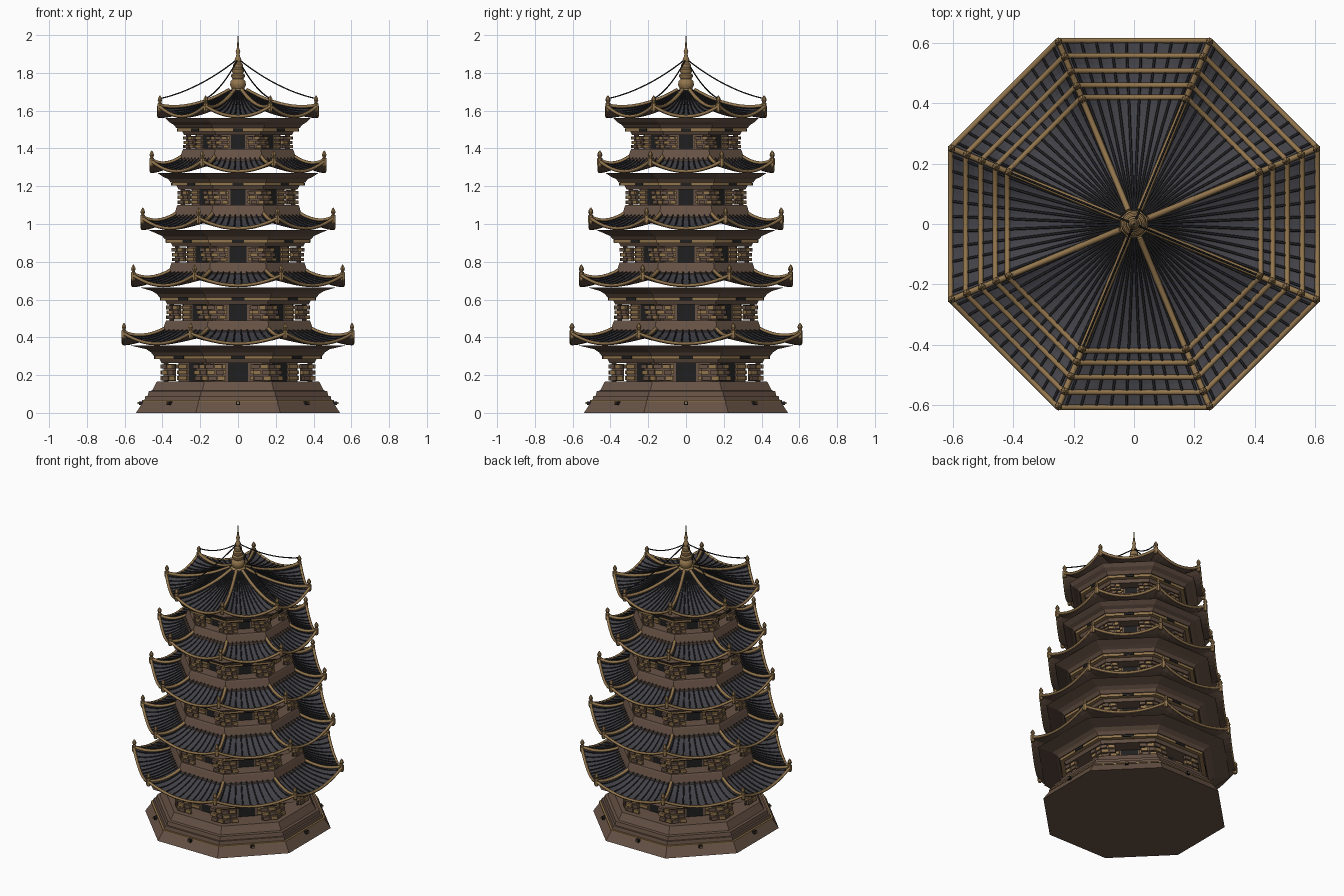
import bpy, bmesh, math
from mathutils import Matrix, Vector

cube = bpy.data.objects.get("Cube")
if cube:
    bpy.data.objects.remove(cube)

T = math.tan(math.pi / 8)


def material(name, rgb):
    m = bpy.data.materials.new(name)
    m.use_nodes = True
    m.diffuse_color = (*rgb, 1)
    bsdf = m.node_tree.nodes["Principled BSDF"]
    bsdf.inputs["Base Color"].default_value = (*rgb, 1)
    bsdf.inputs["Roughness"].default_value = 0.8
    return m


TAN = material("tan_wood", (.29, .18, .075))
BROWN = material("brown_wood", (.135, .085, .06))
SLATE = material("slate_tile", (.055, .055, .066))
RIB = material("dark_rib", (.016, .016, .018))
BLACK = material("charcoal", (.014, .014, .014))


def add_mesh(name, bm, mats):
    me = bpy.data.meshes.new(name)
    bm.to_mesh(me)
    bm.free()
    for m in mats:
        me.materials.append(m)
    ob = bpy.data.objects.new(name, me)
    bpy.context.collection.objects.link(ob)
    return ob


def lathe(name, profile, mat, sides=8, smooth=False, at=((0, 0, 0),)):
    """Closed solid from (apothem, z) pairs, repeated at each position."""
    bm = bmesh.new()
    grow = 1 / math.cos(math.pi / sides)
    for p in at:
        rings = []
        for r, z in profile:
            rings.append([bm.verts.new(Vector(p) + Vector((
                r * grow * math.cos((i + .5) * math.tau / sides),
                r * grow * math.sin((i + .5) * math.tau / sides), z))) for i in range(sides)])
        for lo, hi in zip(rings, rings[1:]):
            for i in range(sides):
                j = (i + 1) % sides
                bm.faces.new((lo[i], lo[j], hi[j], hi[i])).smooth = smooth
        bm.faces.new(rings[0][::-1])
        bm.faces.new(rings[-1])
    return add_mesh(name, bm, [mat])


def around(a, u, z, side):
    """Point at distance a out from the axis and u along the given side."""
    return Matrix.Rotation(side * math.pi / 4, 3, 'Z') @ Vector((a, u, z))


def boxes(name, parts, mats):
    """Boxes (a, u, z, depth, width, height, material index) on all eight sides."""
    bm = bmesh.new()
    for side in range(8):
        turn = Matrix.Rotation(side * math.pi / 4, 4, 'Z')
        for a, u, z, d, w, h, mi in parts:
            mat = turn @ Matrix.Translation((a, u, z)) @ Matrix.Diagonal((d, w, h, 1))
            new = bmesh.ops.create_cube(bm, size=1, matrix=mat)["verts"]
            for f in {f for v in new for f in v.link_faces}:
                f.material_index = mi
    return add_mesh(name, bm, mats)


def tubes(name, paths, radius, mat):
    cu = bpy.data.curves.new(name, 'CURVE')
    cu.dimensions = '3D'
    cu.bevel_depth = radius
    cu.bevel_resolution = 1
    cu.use_fill_caps = True
    cu.materials.append(mat)
    for path in paths:
        sp = cu.splines.new('POLY')
        sp.points.add(len(path) - 1)
        for pt, co in zip(sp.points, path):
            pt.co = (*co, 1)
    ob = bpy.data.objects.new(name, cu)
    bpy.context.collection.objects.link(ob)
    return ob


def roof(label, a_in, z_in, a_out, z_mid, steps):
    """Eight concave tiled slopes with lifted corners, ribs, hips and eaves."""
    def point(s, t, side, up=0):
        a = a_in + (a_out - a_in) * s
        z = z_in + (z_mid - z_in) * (1 - (1 - s) ** 1.6) + .055 * t * t * s ** 2
        return around(a, t * a * T, z + up, side)

    bm = bmesh.new()
    cols = 10
    for side in range(8):
        grid = [[bm.verts.new(point(i / steps, j / cols * 2 - 1, side))
                 for j in range(cols + 1)] for i in range(steps + 1)]
        for i in range(steps):
            for j in range(cols):
                bm.faces.new((grid[i][j], grid[i + 1][j], grid[i + 1][j + 1], grid[i][j + 1]))
    bmesh.ops.remove_doubles(bm, verts=bm.verts, dist=.0005)
    ob = add_mesh(label + "_roof_tiles", bm, [SLATE, BROWN])
    shell = ob.modifiers.new("thickness", 'SOLIDIFY')
    shell.thickness = .01
    shell.offset = -1
    shell.material_offset = shell.material_offset_rim = 1

    span = [i / steps for i in range(steps + 1)]
    tubes(label + "_roof_ribs", [[point(s, j / 5 - .9, side, .002) for s in span]
                                 for side in range(8) for j in range(10)], .0042, RIB)
    tubes(label + "_hip_ridges", [[point(s, 1, side, .006) for s in span]
                                  for side in range(8)], .010, TAN)
    tubes(label + "_eave_edge", [[point(1, j / 6 - 1, side) for j in range(13)]
                                 for side in range(8)], .009, TAN)
    corners = [point(.985, 1, side) for side in range(8)]
    lathe(label + "_corner_finials",
          [(.008, -.03), (.012, -.02), (.012, .015), (.007, .02), (.012, .032), (.009, .044), (.002, .056)],
          TAN, 6, at=corners)
    return corners


# Stepped stone base with small studs
lathe("foundation", [(.54, 0), (.502, .06)], BROWN)
lathe("foundation_trim", [(.507, .06), (.507, .068)], TAN)
lathe("foundation_ledge", [(.495, .068), (.49, .09), (.478, .09), (.472, .115), (.455, .118), (.43, .165)], BROWN)
boxes("foundation_studs", [(.51, 0, .052, .03, .022, .018, 0), (.52, 0, .052, .024, .01, .01, 1)], [BLACK, TAN])

# Tiers: rail apothem, eave apothem, floor height, wall top, eave height
tiers = [(.41, .607, .165, .265, .357), (.38, .557, .49, .575, .665),
         (.35, .507, .797, .88, .967), (.32, .459, 1.10, 1.183, 1.269),
         (.29, .419, 1.396, 1.47, 1.56)]
names = ["first", "second", "third", "fourth", "fifth"]
for n, (rail, eave, floor, top, ez) in enumerate(tiers):
    label = names[n]
    k = rail / .41
    core = rail * .76
    h = top - floor
    mid = floor + h / 2

    # Sloped plinth resting on the roof below
    if n:
        z0 = tiers[n - 1][4] + .05
        lathe(label + "_plinth", [(rail + .038, z0), (rail + .03, z0 + .025), (rail + .02, z0 + .025),
                                  (rail + .005, floor - .01), (rail, floor)], BROWN)

    # Wall with dark doors and slatted windows
    lathe(label + "_wall", [(core, floor), (core, top)], BROWN)
    parts = [(core, 0, mid, .008, .104 * k, h, 1)]
    for sgn in (-1, 1):
        for r in range(3):
            parts.append((core + .006, sgn * .093 * k, floor + h * (.2 + .3 * r),
                          .012, .06 * k, h * .2, 2))
    boxes(label + "_doors_and_windows", parts, [BROWN, BLACK, TAN])

    # Plank railings either side of each door
    parts = []
    for sgn in (-1, 1):
        c = sgn * .122 * k
        parts.append((rail - .022, c, mid, .01, .085 * k, h * .9, 0))
        for r in range(3):
            z = floor + h * (.18 + .31 * r)
            shift = .02 * k * (1 - r)
            parts.append((rail - .012, c - .022 * k + shift * .4, z, .022, .042 * k, h * .22, r % 2))
            parts.append((rail - .010, c + .025 * k + shift * .4, z, .014, .038 * k, h * .22, 1 - r % 2))
        parts.append((rail - .03, sgn * rail * T * .93, mid, .018, .018, h, 0))
    boxes(label + "_railings", parts, [BROWN, TAN])

    # Beams, plaques and flared cornice under the eaves
    lathe(label + "_beam", [(rail - .005, top), (rail + .005, top + .02)], BROWN)
    lathe(label + "_beam_trim", [(rail + .03, top + .02), (rail + .03, top + .037)], TAN)
    boxes(label + "_plaques", [(rail + .03, 0, top + .028, .008, .075 * k, .014, 0)], [BLACK])
    lathe(label + "_cornice", [(rail + .036, top + .037), (rail + .05, top + .055),
                               (rail + .075, ez - .02), (eave - .035, ez)], BROWN)

    # Roof, the last one closing to the spire
    if n < 4:
        corners = roof(label, tiers[n + 1][0], ez + .088, eave, ez + .01, 7)
    else:
        corners = roof(label, .045, 1.705, eave, ez + .01, 14)

# Spire with stacked rings
spire = lathe("spire", [(.06, 1.685), (.06, 1.702), (.04, 1.71), (.033, 1.718), (.042, 1.735), (.04, 1.755),
                        (.028, 1.768), (.036, 1.778), (.036, 1.79), (.026, 1.797), (.031, 1.805),
                        (.031, 1.818), (.022, 1.825), (.026, 1.832), (.025, 1.848), (.015, 1.857),
                        (.018, 1.87), (.012, 1.885), (.008, 1.9), (.012, 1.912), (.006, 1.93),
                        (.004, 1.96), (.001, 2.0)], TAN, 20, True)
bpy.context.view_layer.objects.active = spire
spire.select_set(True)
bpy.ops.object.shade_smooth_by_angle(angle=math.radians(40))

# Four sagging chains from the spire to alternate corners
chains = []
peak = Vector((0, 0, 1.875))
for end in corners[1::2]:
    tip = end + Vector((0, 0, .04))
    chains.append([peak.lerp(tip, i / 12) - Vector((0, 0, .12 * i / 12 * (1 - i / 12))) for i in range(13)])
tubes("chains", chains, .0035, BLACK)
